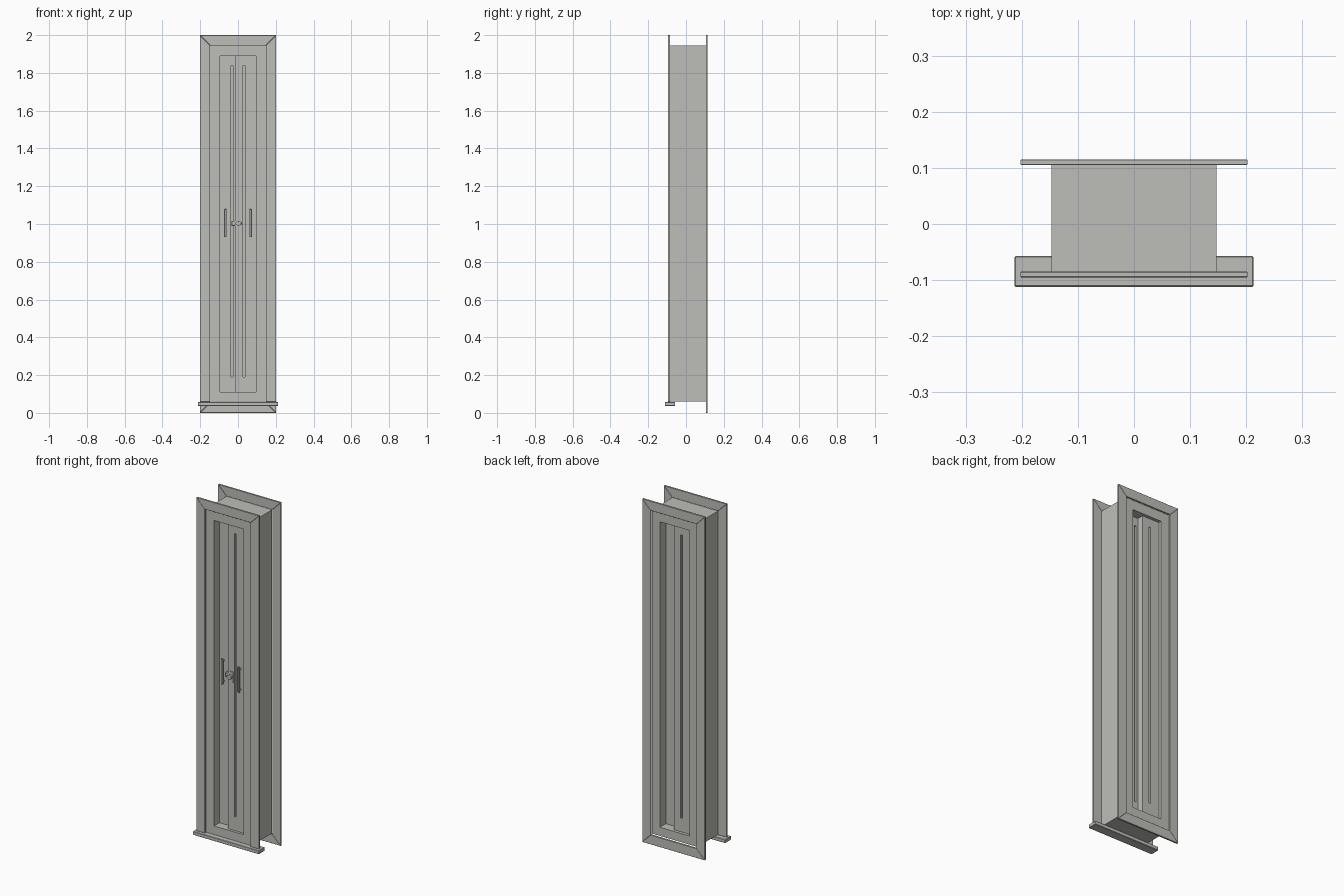
import bpy, bmesh
from mathutils import Vector

if "Cube" in bpy.data.objects:
    bpy.data.objects.remove(bpy.data.objects["Cube"], do_unlink=True)

grey = bpy.data.materials.new("warm_grey")
grey.use_nodes = True
colour = (0.515, 0.515, 0.485, 1)
grey.diffuse_color = colour
grey.node_tree.nodes["Principled BSDF"].inputs["Base Color"].default_value = colour


def finish(name, bm, bevel=0):
    bmesh.ops.recalc_face_normals(bm, faces=bm.faces)
    mesh = bpy.data.meshes.new(name)
    bm.to_mesh(mesh)
    bm.free()
    mesh.materials.append(grey)
    ob = bpy.data.objects.new(name, mesh)
    bpy.context.collection.objects.link(ob)
    if bevel:
        mod = ob.modifiers.new("bevel", "BEVEL")
        mod.width = bevel
        mod.segments = 1
    return ob


def board(name, outline, y0, y1, bevel=0):
    """Extrude an (x, z) outline from y0 to y1."""
    bm = bmesh.new()
    face = bm.faces.new([bm.verts.new((x, y0, z)) for x, z in outline])
    out = bmesh.ops.extrude_face_region(bm, geom=[face])["geom"]
    verts = [v for v in out if isinstance(v, bmesh.types.BMVert)]
    bmesh.ops.translate(bm, verts=verts, vec=(0, y1 - y0, 0))
    return finish(name, bm, bevel)


def box(name, x0, x1, y0, y1, z0, z1, bevel=0):
    return board(name, [(x0, z0), (x1, z0), (x1, z1), (x0, z1)], y0, y1, bevel)


def rod(name, start, end, radius, sides=12):
    start, end = Vector(start), Vector(end)
    bm = bmesh.new()
    bmesh.ops.create_cone(bm, cap_ends=True, segments=sides, radius1=radius,
                          radius2=radius, depth=(end - start).length)
    turn = Vector((0, 0, 1)).rotation_difference(end - start).to_matrix()
    bmesh.ops.rotate(bm, verts=bm.verts, matrix=turn)
    bmesh.ops.translate(bm, verts=bm.verts, vec=(start + end) / 2)
    return finish(name, bm)


HALF, OPEN, TOP, OPEN_TOP = 0.202, 0.147, 2.0, 1.945

# Mitred casing boards on both faces of the wall
for face, y0, y1, low, open_low in (("front", -0.095, -0.085, 0.058, 0.058),
                                    ("back", 0.105, 0.115, 0.0, 0.055)):
    board(face + "_casing_top", [(-HALF, TOP), (HALF, TOP), (OPEN, OPEN_TOP),
                                 (-OPEN, OPEN_TOP)], y0, y1, 0.001)
    for side, s in (("left", 1), ("right", -1)):
        board(f"{face}_casing_{side}", [(s * HALF, low), (s * HALF, TOP),
              (s * OPEN, OPEN_TOP), (s * OPEN, open_low)], y0, y1, 0.001)
board("back_casing_bottom", [(-HALF, 0), (HALF, 0), (OPEN, 0.055), (-OPEN, 0.055)],
      0.105, 0.115, 0.001)

# Projecting sill under the front casing
box("sill", -0.213, 0.213, -0.112, -0.057, 0.037, 0.058, 0.002)

# Deep frame lining the opening
JAMB = 0.095
for side, s in (("left", 1), ("right", -1)):
    box("jamb_" + side, *sorted((s * JAMB, s * OPEN)), -0.085, 0.105, 0.06, OPEN_TOP)
box("frame_head", -JAMB, JAMB, -0.085, 0.105, 1.89, OPEN_TOP)
box("frame_base", -JAMB, JAMB, -0.085, 0.105, 0.06, 0.11)

# Two overlapping sashes, each with a narrow pane
SLIT_LOW, SLIT_TOP = 0.19, 1.84
for side, s, y0, y1 in (("left", 1, -0.07, 0.05), ("right", -1, -0.035, 0.087)):
    name = "sash_" + side
    box(name + "_outer_stile", *sorted((s * 0.037, s * JAMB)), y0, y1, 0.11, 1.89)
    box(name + "_meeting_stile", *sorted((s * -0.015, s * 0.027)), y0, y1, 0.11, 1.89)
    slit = sorted((s * 0.027, s * 0.037))
    box(name + "_bottom_rail", *slit, y0, y1, 0.11, SLIT_LOW)
    box(name + "_top_rail", *slit, y0, y1, SLIT_TOP, 1.89)
    box(name + "_pane", *slit, y0 + 0.012, y1 - 0.012, SLIT_LOW, SLIT_TOP)

    # Pull handle: upright bar on two posts
    x = s * 0.066
    box("handle_bar_" + side, x - 0.006, x + 0.006, y0 - 0.02, y0 - 0.012, 0.93, 1.08, 0.002)
    for level, z in (("lower", 0.945), ("upper", 1.065)):
        rod(f"handle_post_{side}_{level}", (x, y0, z), (x, y0 - 0.014, z), 0.004)

# Small latch at the meeting stiles
box("latch_plate", 0.0, 0.022, -0.075, -0.07, 0.973, 1.033, 0.001)
rod("latch_pivot", (0.004, -0.07, 1.003), (0.004, -0.088, 1.003), 0.013, 16)
box("latch_lever", -0.014, 0.018, -0.088, -0.08, 0.997, 1.009, 0.001)
box("latch_keeper", -0.034, -0.015, -0.07, -0.035, 0.99, 1.016, 0.001)
